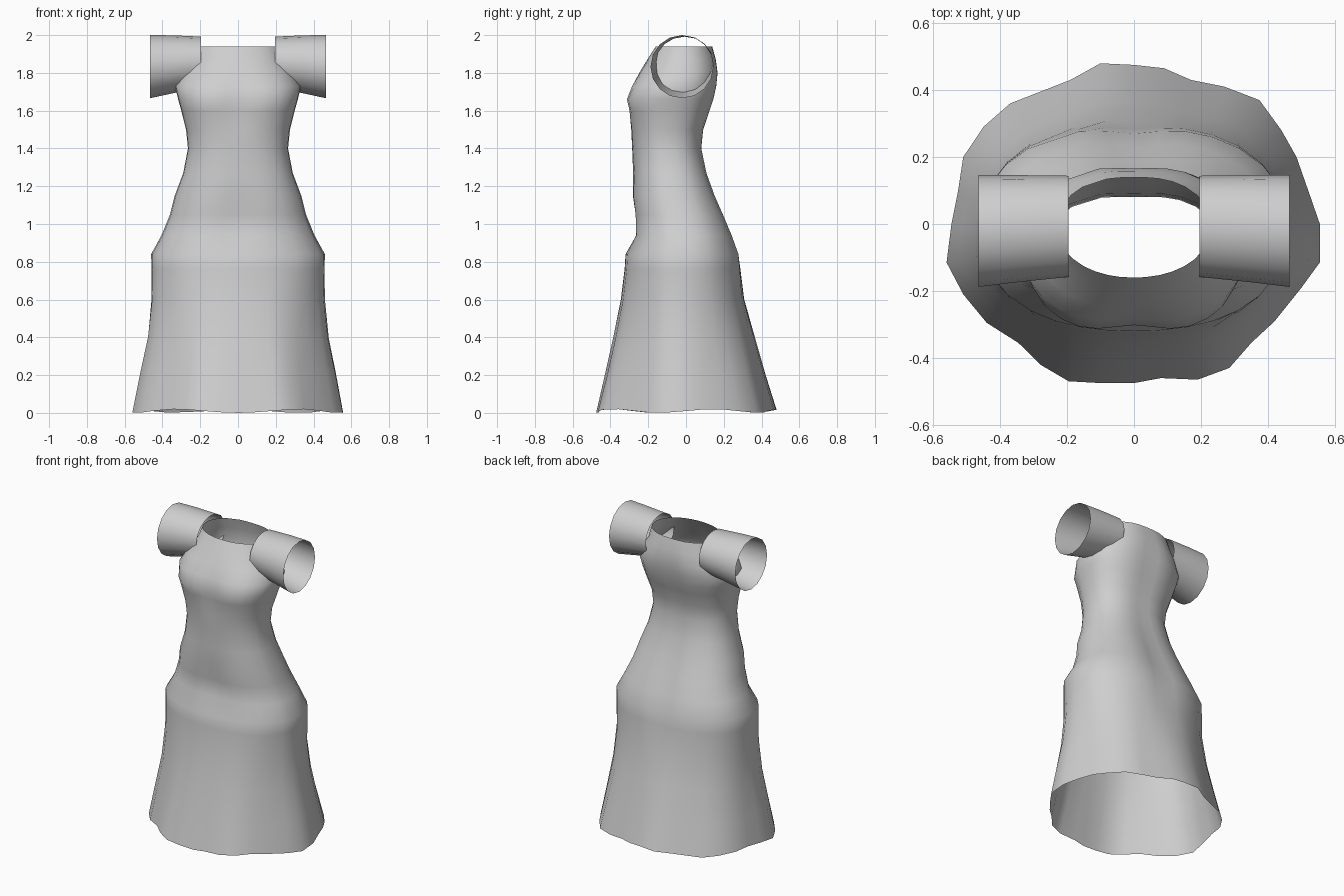
import bpy, math

cloth = bpy.data.materials.new("grey cloth")
cloth.diffuse_color = (0.62, 0.62, 0.62, 1)


def loft(name, rings):
    """Open tube through closed rings of equal length."""
    n = len(rings[0])
    verts = [p for ring in rings for p in ring]
    faces = [(r * n + i, r * n + (i + 1) % n, (r + 1) * n + (i + 1) % n, (r + 1) * n + i)
             for r in range(len(rings) - 1) for i in range(n)]
    mesh = bpy.data.meshes.new(name)
    mesh.from_pydata(verts, [], faces)
    mesh.materials.append(cloth)
    obj = bpy.data.objects.new(name, mesh)
    bpy.context.collection.objects.link(obj)
    bpy.ops.object.select_all(action='DESELECT')
    obj.select_set(True)
    bpy.context.view_layer.objects.active = obj
    bpy.ops.object.shade_smooth_by_angle(angle=math.radians(50))
    return obj


# wavy outline of the hem, counter-clockwise
HEM = [(.555, 0), (.52, .1), (.485, .2), (.44, .28), (.375, .37), (.27, .41), (.17, .43),
       (.09, .465), (0, .475), (-.1, .48), (-.19, .43), (-.37, .36), (-.45, .29),
       (-.51, .2), (-.525, .1), (-.545, 0), (-.56, -.115), (-.51, -.21), (-.44, -.295),
       (-.345, -.355), (-.28, -.42), (-.195, -.47), (-.1, -.475), (0, -.475), (.08, -.46),
       (.19, -.465), (.285, -.43), (.35, -.355), (.42, -.29), (.5, -.19), (.555, -.115)]

# height, half width, front y, back y, squareness, front dip, back dip
ROWS = [(.01, .555, -.475, .475, 2, 0, 0),
        (.2, .52, -.43, .42, 2, 0, 0),
        (.4, .48, -.385, .365, 2.1, 0, 0),
        (.6, .46, -.345, .315, 2.2, 0, .01),
        (.76, .458, -.325, .298, 2.3, 0, .015),
        (.84, .46, -.32, .29, 2.3, 0, .02),
        (.94, .405, -.275, .255, 2.3, .015, .025),
        (1.05, .36, -.28, .21, 2.3, .02, .025),
        (1.15, .335, -.29, .165, 2.3, .01, .02),
        (1.27, .29, -.28, .12, 2.4, 0, .015),
        (1.4, .265, -.285, .09, 2.4, 0, .01),
        (1.5, .275, -.295, .10, 2.4, .005, .01),
        (1.6, .30, -.312, .135, 2.5, .02, .012),
        (1.66, .317, -.327, .155, 2.5, .025, .012),
        (1.73, .333, -.297, .17, 2.4, .015, .012),
        (1.8, .295, -.252, .178, 2.3, .005, .012),
        (1.87, .25, -.205, .168, 2.2, 0, .01),
        (1.94, .23, -.16, .147, 2.1, 0, .008)]


def dress_ring(z, w, front, back, p, dip_f, dip_b):
    fold = max(0, 1 - z / .8)          # hem folds fade out toward the hips
    cy, ry = (front + back) / 2, (back - front) / 2
    ring = []
    for hx, hy in HEM:
        ux, uy = hx / .555, hy / .475
        a = math.atan2(uy, ux)
        c, s = math.cos(a), math.sin(a)
        k = (abs(c) ** p + abs(s) ** p) ** (-1 / p)
        x = w * (fold * ux + (1 - fold) * k * c)
        y = cy + ry * (fold * uy + (1 - fold) * k * s)
        groove = math.exp(-(x / .1) ** 2)
        y += groove * dip_f if s < 0 else -groove * dip_b
        dz = .01 * math.sin(5 * a) if z < .1 else 0
        ring.append((x, y, z + dz))
    return ring


loft("dress_body", [dress_ring(*row) for row in ROWS])

# short flared sleeves, open at both ends: x, centre y, centre z, radius y, radius z
SLEEVE = [(.196, -.007, 1.857, .151, .135),
          (.35, -.014, 1.845, .16, .154),
          (.465, -.021, 1.833, .167, .167)]
for name, side in (("right_sleeve", 1), ("left_sleeve", -1)):
    loft(name, [[(side * x, cy + side * ry * math.sin(t), cz + rz * math.cos(t))
                 for t in (-2 * math.pi * i / 16 for i in range(16))]
                for x, cy, cz, ry, rz in SLEEVE])
